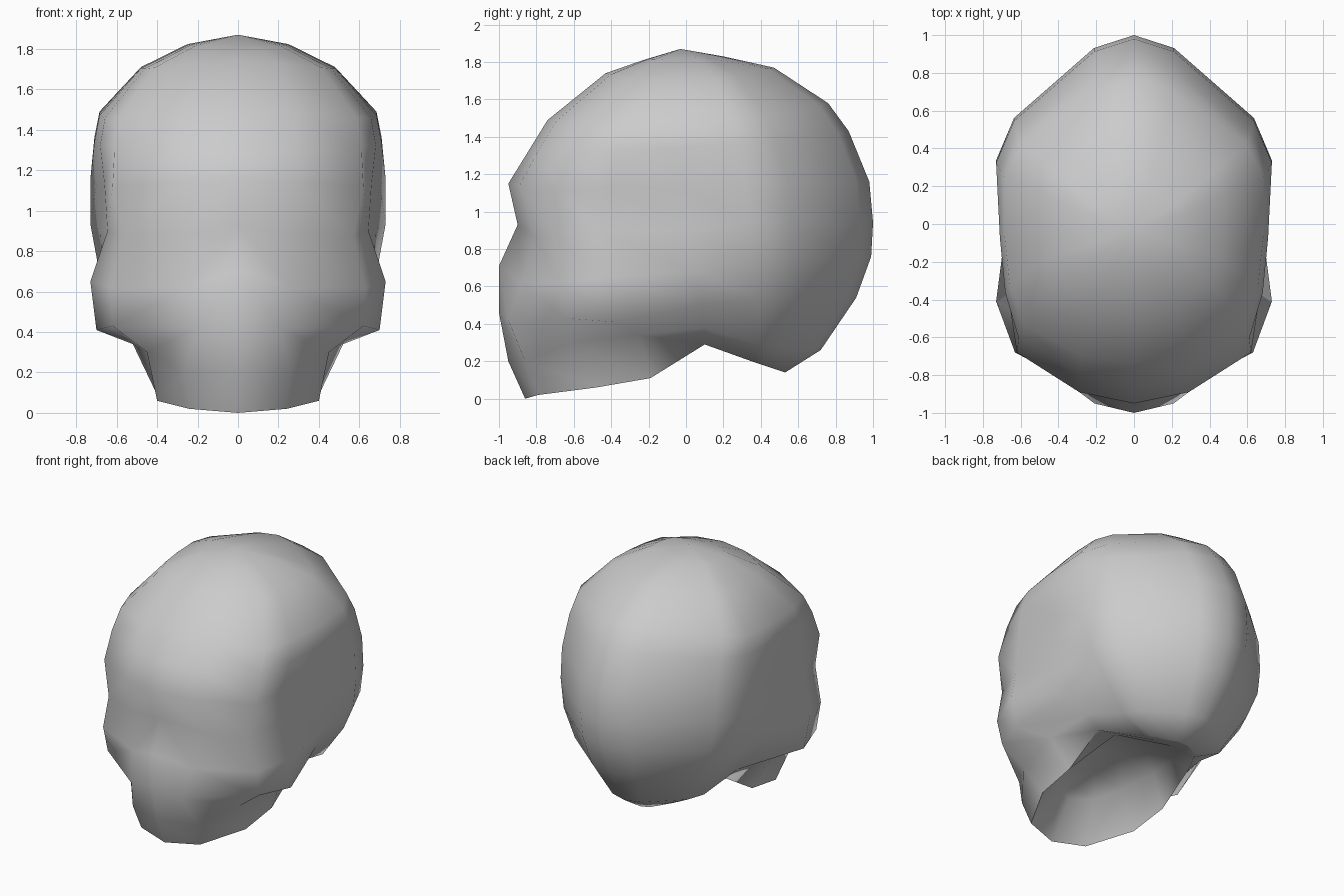
import bpy, bmesh

# Dome plan outline: position along y, share of half width
outline = [(0, 0), (.03, .41), (.14, .86), (.28, .96), (.45, 1), (.66, 1),
           (.775, .87), (.965, .29), (1, 0)]


def ring(yf, zf, yb, zb, w, drop=0):
    """Half outline scaled between a front and a back point, sides lowered by drop."""
    return [(w * s, yf + (yb - yf) * u, zf + (zb - zf) * u - drop * s * s)
            for u, s in outline]


# Dome of the braincase: front y, front z, back y, back z, half width, side drop
rows = [ring(*r) for r in [
    (-.03, 1.87, -.03, 1.87, 0),
    (-.23, 1.81, .20, 1.83, .25),
    (-.43, 1.74, .47, 1.77, .48, .05),
    (-.74, 1.49, .76, 1.58, .685, .06),
    (-.845, 1.32, .87, 1.43, .71, .03)]]

# Face, upper jaw and palate: half sections from the middle to the side
face = [
    # brow
    [(0, -.95, 1.15), (.29, -.89, 1.14), (.62, -.68, 1.12), (.66, -.42, 1.13), (.70, 0, 1.13)],
    # eye hollow
    [(0, -.90, .93), (.29, -.81, .87), (.57, -.70, .87), (.645, -.47, .9), (.68, 0, .9)],
    # cheek and nose
    [(0, -1, .71), (.25, -.88, .62), (.63, -.68, .62), (.73, -.41, .65), (.67, .05, .68)],
    # cheek underside
    [(0, -1, .46), (.21, -.95, .42), (.62, -.64, .43), (.70, -.38, .41), (.58, .08, .5)],
    # mouth
    [(0, -.95, .20), (.26, -.86, .20), (.45, -.62, .30), (.52, -.25, .34), (.49, .1, .38)],
    # jaw rim
    [(0, -.86, 0), (.24, -.79, .02), (.40, -.48, .06), (.41, -.19, .11), (.40, .1, .29)],
    # palate edge
    [(0, -.68, .25), (.15, -.6, .27), (.25, -.42, .3), (.3, -.15, .32), (.25, .1, .31)],
]
# palate roof along the middle
face.append([(0, y, z + .2 * x) for x, y, z in face[-1]])

# Back of the head below the brow, down to the skull base
back = [(-.95, 1.15, .98, 1.16, .73), (-.95, .92, 1.0, .94, .73),
        (-.85, .64, .99, .76, .69), (-.60, .5, .91, .54, .59),
        (-.25, .34, .72, .26, .42), (.05, .30, .53, .14, .22),
        (.10, .29, .53, .14, .10), (.10, .29, .53, .14, 0)]
rows += [f + ring(*b)[5:] for f, b in zip(face, back)]

# Skin the rows and mirror across x
bm = bmesh.new()
grid = [[bm.verts.new(p) for p in row] for row in rows]
for r0, r1 in zip(grid, grid[1:]):
    for i in range(len(r0) - 1):
        bm.faces.new((r0[i], r0[i + 1], r1[i + 1], r1[i]))
bmesh.ops.remove_doubles(bm, verts=bm.verts[:], dist=.001)
bmesh.ops.mirror(bm, geom=bm.verts[:] + bm.edges[:] + bm.faces[:],
                 merge_dist=.001, axis='X')
bmesh.ops.remove_doubles(bm, verts=bm.verts[:], dist=.001)
bmesh.ops.dissolve_degenerate(bm, edges=bm.edges[:], dist=.0005)
bmesh.ops.recalc_face_normals(bm, faces=bm.faces[:])

# Smooth all over, only the thin jaw rim stays sharp
for f in bm.faces:
    f.smooth = True
for e in bm.edges:
    if e.is_manifold and e.calc_face_angle(0) > 1.4:
        e.smooth = False
me = bpy.data.meshes.new("skull")
bm.to_mesh(me)
bm.free()
bpy.context.collection.objects.link(bpy.data.objects.new("skull", me))
